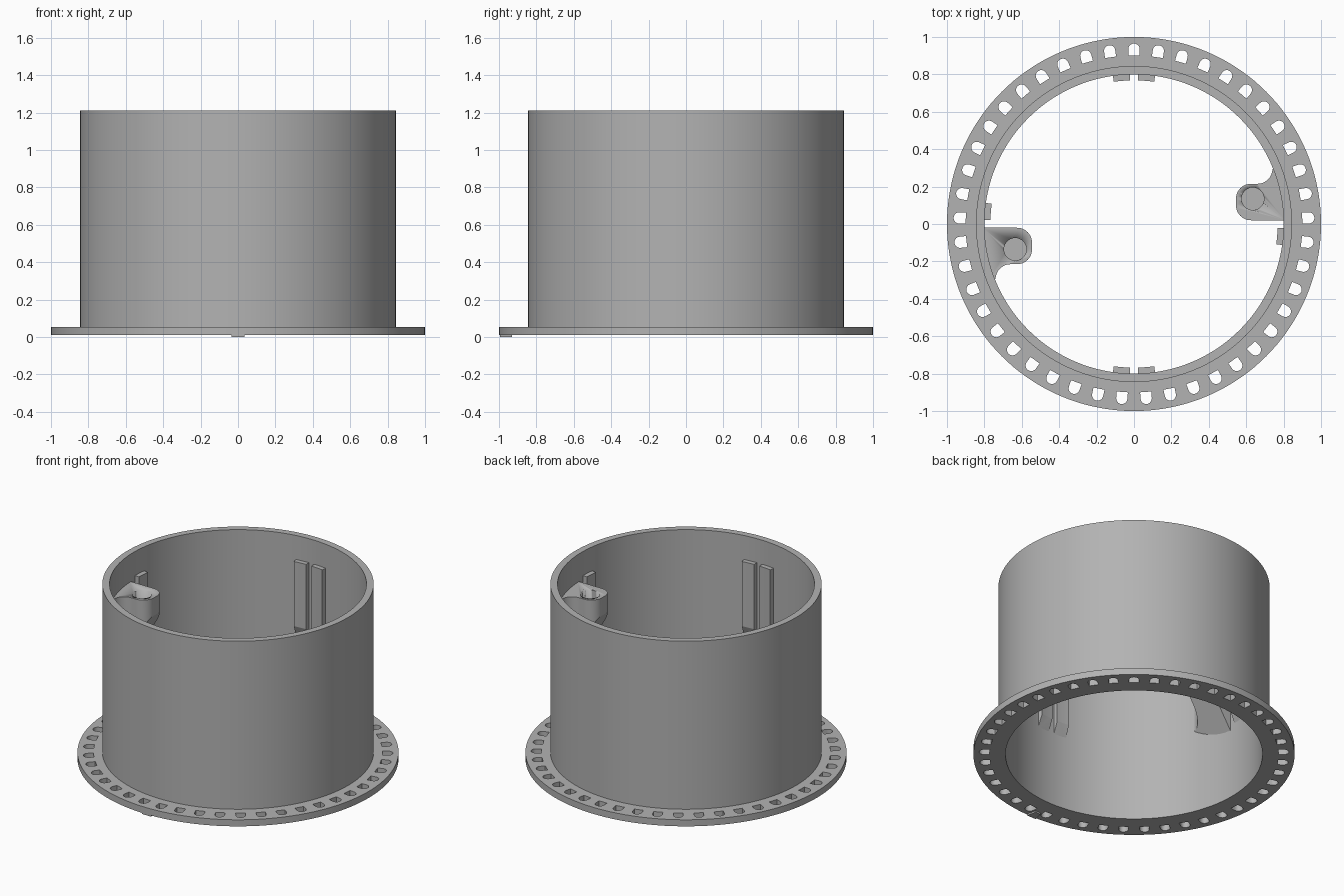
import bpy
import bmesh
from math import cos, sin, pi, radians
from mathutils import Matrix

cube = bpy.data.objects.get("Cube")
if cube:
    bpy.data.objects.remove(cube, do_unlink=True)

grey = bpy.data.materials.new("plain grey")
grey.use_nodes = True
COLOUR = (0.45, 0.45, 0.45, 1)
grey.diffuse_color = COLOUR
grey.node_tree.nodes["Principled BSDF"].inputs["Base Color"].default_value = COLOUR

RIM, OUTER, INNER = 1.0, 0.845, 0.8
BASE, DECK, TOP = 0.01, 0.055, 1.21


def arc(cx, cy, r, start, end, steps):
    """Points along an arc, angles in degrees."""
    angles = [radians(start + (end - start) * i / steps) for i in range(steps + 1)]
    return [(cx + r * cos(a), cy + r * sin(a)) for a in angles]


def circle(r, steps=144):
    return arc(0, 0, r, 0, 360, steps)[:-1]


def turn(points, angle):
    c, s = cos(angle), sin(angle)
    return [(x * c - y * s, x * s + y * c) for x, y in points]


def plate(name, loops, z0, z1):
    """Fill nested outlines and extrude them between two heights."""
    curve = bpy.data.curves.new(name, "CURVE")
    curve.dimensions = "2D"
    curve.fill_mode = "BOTH"
    curve.extrude = (z1 - z0) / 2
    for loop in loops:
        spline = curve.splines.new("POLY")
        spline.points.add(len(loop) - 1)
        for point, (x, y) in zip(spline.points, loop):
            point.co = (x, y, 0, 1)
        spline.use_cyclic_u = True
    obj = bpy.data.objects.new(name, curve)
    bpy.context.collection.objects.link(obj)
    bpy.ops.object.select_all(action="DESELECT")
    obj.select_set(True)
    bpy.context.view_layer.objects.active = obj
    bpy.ops.object.convert(target="MESH")
    obj = bpy.context.view_layer.objects.active
    mesh = obj.data
    mesh.transform(Matrix.Translation((0, 0, (z0 + z1) / 2)))
    bm = bmesh.new()
    bm.from_mesh(mesh)
    bmesh.ops.remove_doubles(bm, verts=bm.verts, dist=0.0001)
    bmesh.ops.recalc_face_normals(bm, faces=bm.faces)
    bm.to_mesh(mesh)
    bm.free()
    mesh.materials.clear()
    mesh.materials.append(grey)
    bpy.ops.object.shade_smooth_by_angle(angle=radians(30))
    return obj


# Flange with a ring of arched slots, rounded end outward
slot = [(0.9, -0.03)] + arc(0.935, 0, 0.03, -90, 90, 10) + [(0.9, 0.03)]
COUNT = 45
slots = [turn(slot, pi / 2 + i * 2 * pi / COUNT) for i in range(COUNT)]
plate("flange", [circle(RIM), circle(INNER)] + slots, BASE, DECK)

# Tube wall
plate("tube_wall", [circle(OUTER), circle(INNER)], DECK, TOP)

# Small index mark under the front of the flange
plate("index_mark", [[(-0.035, -0.995), (0.035, -0.995), (0.02, -0.93), (-0.02, -0.93)]],
      0, BASE + 0.005)


# Guide ribs inside the wall, tapering into it at the bottom
def rib(name, middle):
    half = 3.3
    outline = (arc(0, 0, 0.768, middle - half, middle + half, 4)
               + arc(0, 0, 0.81, middle + half, middle - half, 4))
    obj = plate(name, [outline], 0.5, 1.045)
    for v in obj.data.vertices:
        if v.co.z < 0.7 and v.co.xy.length < INNER - 0.01:
            v.co.z = 0.6
    return obj


OFFSET = 4.8
for name, angle in (("back_rib_left", 90 - OFFSET), ("back_rib_right", 90 + OFFSET),
                    ("front_rib_left", 270 + OFFSET), ("front_rib_right", 270 - OFFSET),
                    ("left_rib", -OFFSET), ("right_rib", 180 - OFFSET)):
    rib(name, angle)

# Screw bosses: rounded lug, sloped underside, blind hole
lug = ([(0.81, 0.02)] + arc(0.625, 0.1, 0.08, 270, 180, 10)
       + arc(0.625, 0.135, 0.08, 180, 90, 10)
       + arc(0.66, 0.295, 0.08, -90, 0, 10) + [(0.77, 0.295)])
for name, angle in (("left_boss", 0), ("right_boss", pi)):
    boss = plate(name, [turn(lug, angle)], 0.49, 1.02)
    for v in boss.data.vertices:
        if v.co.z < 0.7:
            v.co.z = 0.49 + 1.6 * (INNER - abs(v.co.x))
    hole = [(x + 0.635, y + 0.135) for x, y in circle(0.06, 32)]
    cutter = plate(name + "_hole_cutter", [turn(hole, angle)], 0.86, 1.1)
    cutter.hide_render = True
    cutter.hide_set(True)
    cutter.display_type = "WIRE"
    cut = boss.modifiers.new("screw hole", "BOOLEAN")
    cut.operation = "DIFFERENCE"
    cut.solver = "EXACT"
    cut.object = cutter
